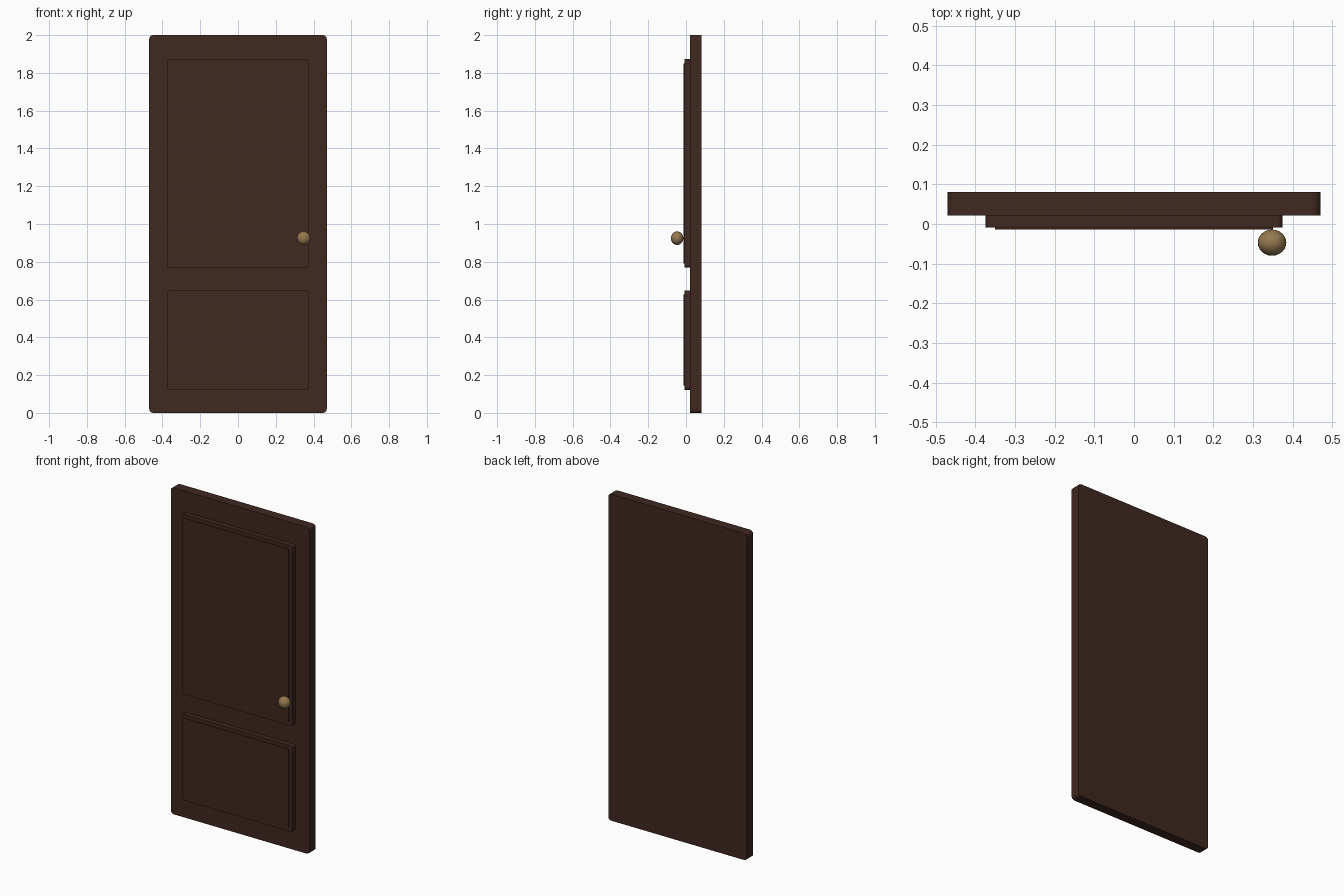
import bpy, bmesh
from mathutils import Vector

if "Cube" in bpy.data.objects:
    bpy.data.objects.remove(bpy.data.objects["Cube"])


def material(name, rgb):
    m = bpy.data.materials.new(name)
    m.diffuse_color = (*rgb, 1)
    m.use_nodes = True
    m.node_tree.nodes["Principled BSDF"].inputs["Base Color"].default_value = m.diffuse_color
    return m


wood = material("dark_wood", (0.05, 0.021, 0.014))
brass = material("brass", (0.30, 0.19, 0.08))


def board(name, x, y0, y1, z0, z1, corner):
    """Upright board with its four outline corners rounded."""
    bm = bmesh.new()
    bmesh.ops.create_cube(bm, size=1)
    for v in bm.verts:
        v.co = Vector((v.co.x * 2 * x,
                       y0 + (v.co.y + 0.5) * (y1 - y0),
                       z0 + (v.co.z + 0.5) * (z1 - z0)))
    edges = [e for e in bm.edges
             if abs(e.verts[0].co.y - e.verts[1].co.y) > 1e-5]
    bmesh.ops.bevel(bm, geom=edges, offset=corner, offset_type='OFFSET',
                    segments=3, profile=0.5, affect='EDGES')
    me = bpy.data.meshes.new(name)
    bm.to_mesh(me)
    bm.free()
    ob = bpy.data.objects.new(name, me)
    bpy.context.collection.objects.link(ob)
    me.materials.append(wood)
    return ob


# Door slab
board("door_slab", 0.47, 0.021, 0.081, 0.0, 2.0, 0.02)

# Raised panels, each with a thin inner face plate
for label, z0, z1 in (("upper", 0.77, 1.873), ("lower", 0.122, 0.648)):
    board(label + "_panel", 0.374, -0.009, 0.021, z0, z1, 0.012)
    board(label + "_panel_face", 0.351, -0.014, -0.009,
          z0 + 0.022, z1 - 0.022, 0.005)

# Door knob
bpy.ops.mesh.primitive_uv_sphere_add(segments=24, ring_count=16, radius=1,
                                     location=(0.348, -0.047, 0.925))
knob = bpy.context.object
knob.name = "door_knob"
knob.scale = (0.036, 0.033, 0.036)
knob.data.materials.append(brass)
bpy.ops.object.transform_apply(location=False, rotation=False, scale=True)
bpy.ops.object.shade_smooth()
